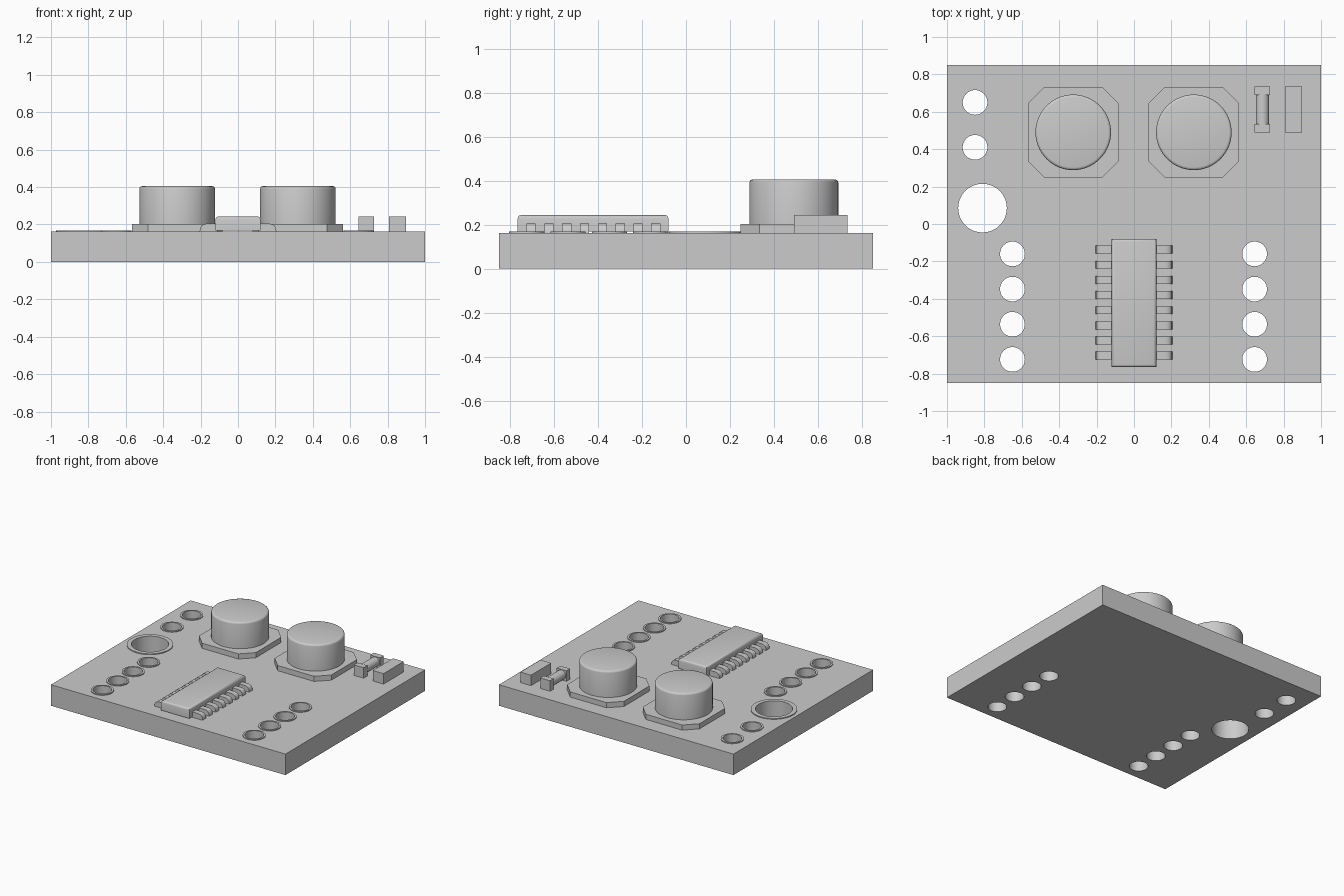
import bpy, bmesh
from math import radians
from mathutils import Matrix

cube = bpy.data.objects.get("Cube")
if cube:
    bpy.data.objects.remove(cube, do_unlink=True)

TOP = 0.162

grey = bpy.data.materials.new("plain grey")
grey.use_nodes = True
COLOUR = (0.6, 0.6, 0.6, 1)
grey.diffuse_color = COLOUR
grey.node_tree.nodes["Principled BSDF"].inputs["Base Color"].default_value = COLOUR


def finish(name, bm, smooth=False):
    bmesh.ops.recalc_face_normals(bm, faces=bm.faces)
    mesh = bpy.data.meshes.new(name)
    bm.to_mesh(mesh)
    bm.free()
    mesh.materials.append(grey)
    ob = bpy.data.objects.new(name, mesh)
    bpy.context.collection.objects.link(ob)
    if smooth:
        bpy.ops.object.select_all(action="DESELECT")
        ob.select_set(True)
        bpy.context.view_layer.objects.active = ob
        bpy.ops.object.shade_smooth_by_angle(angle=radians(35))
    return ob


def add_box(bm, x0, x1, y0, y1, z0, z1):
    m = Matrix.Translation(((x0 + x1) / 2, (y0 + y1) / 2, (z0 + z1) / 2))
    m = m @ Matrix.Diagonal((x1 - x0, y1 - y0, z1 - z0, 1))
    return bmesh.ops.create_cube(bm, size=1, matrix=m)["verts"]


def add_cylinder(bm, x, y, r, z0, z1, segments=48):
    return bmesh.ops.create_cone(
        bm, cap_ends=True, segments=segments, radius1=r, radius2=r, depth=z1 - z0,
        matrix=Matrix.Translation((x, y, (z0 + z1) / 2)))["verts"]


def add_prism(bm, points, direction):
    face = bm.faces.new([bm.verts.new(p) for p in points])
    new = bmesh.ops.extrude_face_region(bm, geom=[face])["geom"]
    bmesh.ops.translate(bm, vec=direction,
                        verts=[v for v in new if isinstance(v, bmesh.types.BMVert)])


def bevel_top(bm, z, width, segments=3):
    edges = [e for e in bm.edges if all(abs(v.co.z - z) < 1e-4 for v in e.verts)]
    bmesh.ops.bevel(bm, geom=edges, offset=width, segments=segments,
                    profile=0.5, affect="EDGES")


# Hole positions: x, y, hole radius, pad radius
holes = [(-0.85, y, 0.066, 0.08) for y in (0.65, 0.41)]
holes.append((-0.81, 0.085, 0.13, 0.162))
holes += [(x, -0.16 - 0.188 * i, 0.066, 0.08) for x in (-0.65, 0.645) for i in range(4)]

# Circuit board with drilled holes
bm = bmesh.new()
add_box(bm, -1, 1, -0.85, 0.85, 0, TOP)
board = finish("circuit_board", bm)
bm = bmesh.new()
for x, y, r, _ in holes:
    add_cylinder(bm, x, y, r, -0.1, 0.3)
drill = finish("hole_cutter", bm)
drill.hide_render = True
drill.hide_viewport = True
cut = board.modifiers.new("holes", "BOOLEAN")
cut.object = drill
cut.operation = "DIFFERENCE"
cut.solver = "EXACT"
bpy.context.view_layer.objects.active = board
bpy.ops.object.modifier_apply(modifier=cut.name)
bpy.data.objects.remove(drill, do_unlink=True)
bpy.ops.object.select_all(action="DESELECT")
board.select_set(True)
bpy.context.view_layer.objects.active = board
bpy.ops.object.shade_smooth_by_angle(angle=radians(35))

# Raised ring pads around the holes
bm = bmesh.new()
for x, y, r, pad in holes:
    loops = []
    for radius, z in ((r, TOP), (r, TOP + 0.007), (pad, TOP + 0.007), (pad, TOP)):
        loops.append(bmesh.ops.create_circle(
            bm, segments=48, radius=radius, matrix=Matrix.Translation((x, y, z)))["verts"])
    for a, b in zip(loops, loops[1:]):
        for i in range(48):
            j = (i + 1) % 48
            bm.faces.new((a[i], a[j], b[j], b[i]))
finish("ring_pads", bm, smooth=True)

# Can capacitors on chamfered square bases
for side, cx in (("right", -0.325), ("left", 0.32)):
    cy, h, c = 0.49, 0.242, 0.155
    bm = bmesh.new()
    corners = [(c, -h), (h, -c), (h, c), (c, h), (-c, h), (-h, c), (-h, -c), (-c, -h)]
    add_prism(bm, [(cx + x, cy + y, TOP) for x, y in corners], (0, 0, 0.04))
    finish(side + "_capacitor_base", bm)
    bm = bmesh.new()
    add_cylinder(bm, cx, cy, 0.202, 0.2, 0.405, 64)
    bevel_top(bm, 0.405, 0.015)
    finish(side + "_capacitor_can", bm, smooth=True)

# Chip body
bm = bmesh.new()
add_box(bm, -0.12, 0.12, -0.765, -0.08, TOP + 0.006, 0.243)
bevel_top(bm, 0.243, 0.016)
finish("chip_body", bm, smooth=True)

# Chip pins with rounded shoulders, mirrored on both sides
profile = [(0.11, TOP), (0.205, TOP), (0.203, 0.18), (0.196, 0.193), (0.185, 0.201),
           (0.17, 0.204), (0.11, 0.204)]
bm = bmesh.new()
for sign in (-1, 1):
    for i in range(8):
        y = -0.137 - 0.081 * i
        add_prism(bm, [(sign * x, y - 0.021, z) for x, z in profile], (0, 0.042, 0))
finish("chip_pins", bm, smooth=True)

# Diode: two end caps and a round body between them
bm = bmesh.new()
for y in (0.49, 0.69):
    add_box(bm, 0.645, 0.728, y, y + 0.045, TOP, 0.243)
finish("diode_ends", bm)
bm = bmesh.new()
bmesh.ops.create_cone(
    bm, cap_ends=True, segments=32, radius1=0.036, radius2=0.036, depth=0.17,
    matrix=Matrix.Translation((0.687, 0.6125, 0.203)) @ Matrix.Rotation(radians(90), 4, "X"))
finish("diode_body", bm, smooth=True)

# Block resistor
bm = bmesh.new()
add_box(bm, 0.807, 0.898, 0.49, 0.735, TOP, 0.243)
finish("resistor", bm)
